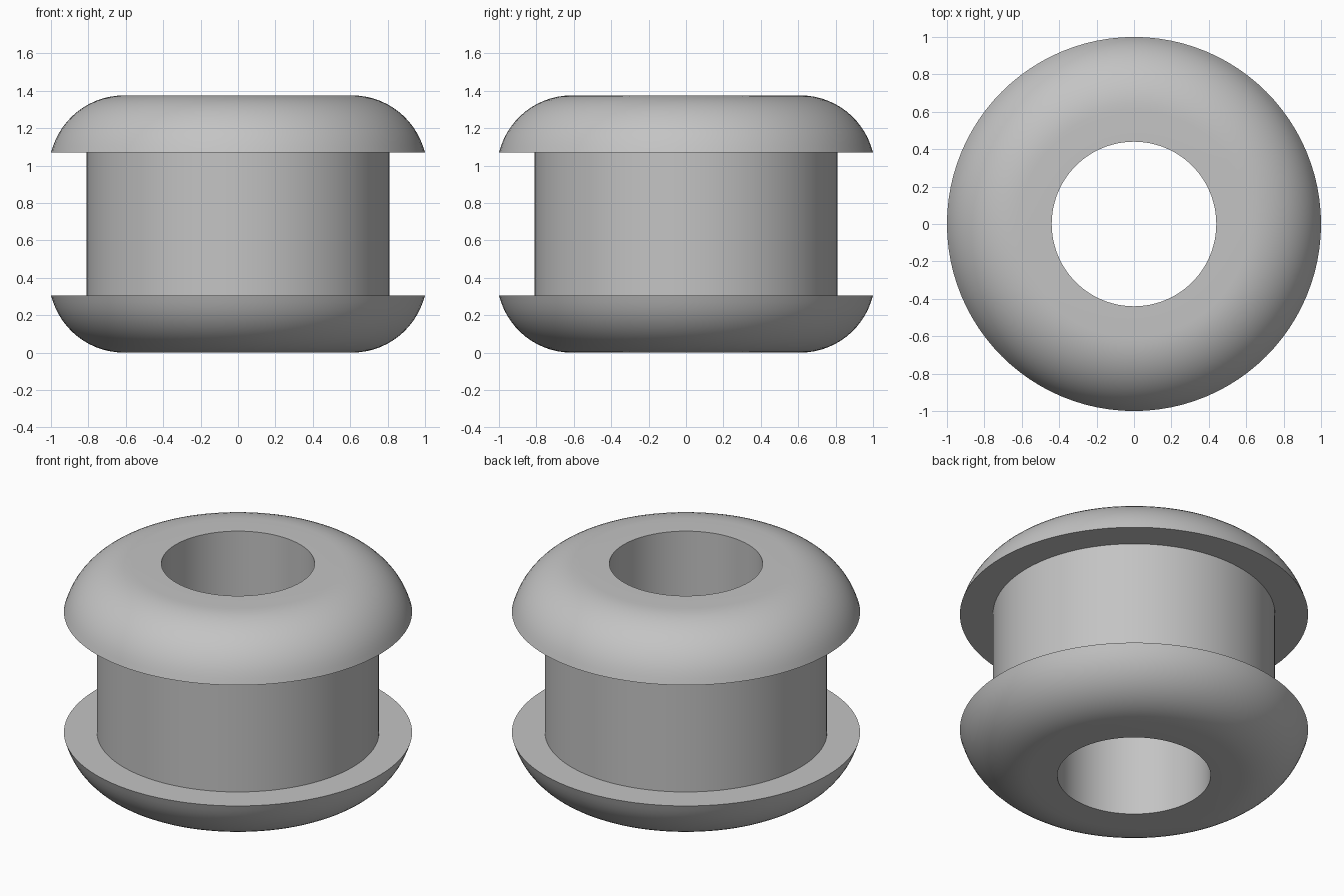
import bpy
import bmesh
from math import sin, cos, radians, pi
from mathutils import Matrix, Vector

cube = bpy.data.objects.get("Cube")
if cube:
    bpy.data.objects.remove(cube, do_unlink=True)

HEIGHT = 1.375
HOLE_R, NECK_R, FLANGE_R = 0.44, 0.81, 1.0
FLANGE_Z = 1.07          # underside of the upper flange
ROUND_R, ROUND_X = 0.40, 0.61
SEGMENTS = 96
ARC_STEPS = 14

# Plain grey rubber
grey = bpy.data.materials.new("grey_rubber")
grey.use_nodes = True
colour = (0.55, 0.55, 0.55, 1)
grey.diffuse_color = colour
grey.node_tree.nodes["Principled BSDF"].inputs["Base Color"].default_value = colour

# Upper half of the cross-section: hole edge, rounded shoulder, flange lip, neck
centre_z = HEIGHT - ROUND_R
end = math_end = pi / 2 - radians(13.5)
upper = [(HOLE_R, HEIGHT)]
for i in range(ARC_STEPS):
    a = end * i / ARC_STEPS
    upper.append((ROUND_X + ROUND_R * sin(a), centre_z + ROUND_R * cos(a)))
upper += [(FLANGE_R, FLANGE_Z), (NECK_R, FLANGE_Z)]

# Mirror it for the lower half
profile = upper + [(r, HEIGHT - z) for r, z in reversed(upper)]

# Revolve the closed cross-section around the vertical axis
bm = bmesh.new()
rings = []
for i in range(SEGMENTS):
    turn = Matrix.Rotation(2 * pi * i / SEGMENTS, 3, "Z")
    rings.append([bm.verts.new(turn @ Vector((r, 0, z))) for r, z in profile])
n = len(profile)
for i in range(SEGMENTS):
    a, b = rings[i], rings[(i + 1) % SEGMENTS]
    for j in range(n):
        k = (j + 1) % n
        bm.faces.new((a[j], a[k], b[k], b[j]))
bmesh.ops.recalc_face_normals(bm, faces=bm.faces)

mesh = bpy.data.meshes.new("grommet")
bm.to_mesh(mesh)
bm.free()
mesh.materials.append(grey)
grommet = bpy.data.objects.new("grommet", mesh)
bpy.context.collection.objects.link(grommet)

# Smooth walls with crisp rims
bpy.ops.object.select_all(action="DESELECT")
grommet.select_set(True)
bpy.context.view_layer.objects.active = grommet
bpy.ops.object.shade_smooth_by_angle(angle=radians(30))
